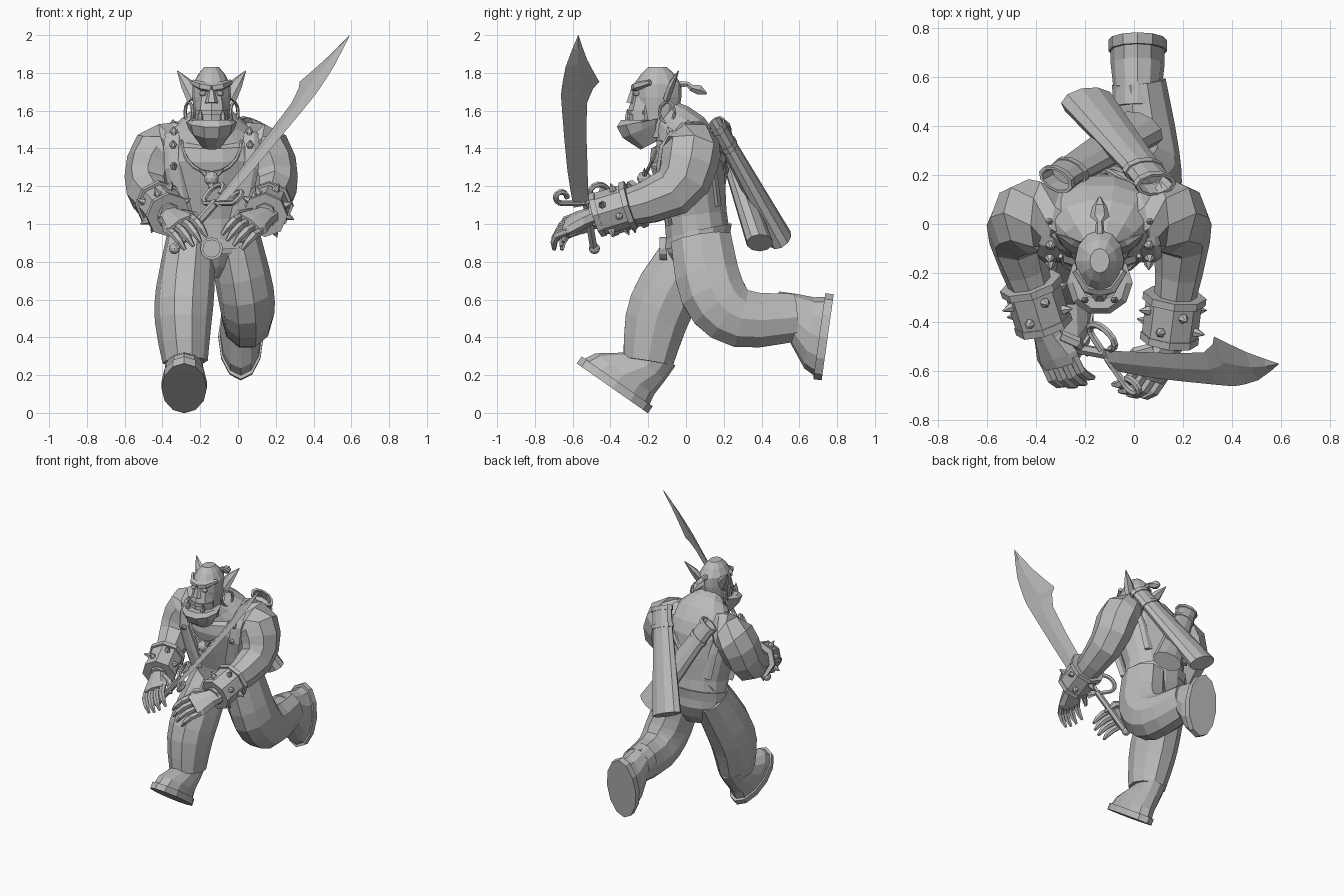
import bpy, bmesh, math
from mathutils import Vector as V, Matrix

if "Cube" in bpy.data.objects:
    bpy.data.objects.remove(bpy.data.objects["Cube"])

grey = bpy.data.materials.new("plain grey")
grey.use_nodes = True
grey.diffuse_color = (.5, .5, .5, 1)
grey.node_tree.nodes["Principled BSDF"].inputs["Base Color"].default_value = grey.diffuse_color

MID = -.14  # body centre line
RIGHTWARD, UPWARD = V((1, 0, 0)), V((0, 0, 1))
SIDES = (("right", -1), ("left", 1))


def finish(name, bm):
    bmesh.ops.recalc_face_normals(bm, faces=bm.faces)
    mesh = bpy.data.meshes.new(name)
    bm.to_mesh(mesh)
    bm.free()
    mesh.materials.append(grey)
    ob = bpy.data.objects.new(name, mesh)
    bpy.context.collection.objects.link(ob)
    return ob


def curve(keys, steps=2):
    """Smooth path through key tuples of any length."""
    out = []
    for i in range(len(keys) - 1):
        quad = [keys[max(0, min(len(keys) - 1, i + j))] for j in (-1, 0, 1, 2)]
        for k in range(steps):
            t = k / steps
            out.append(tuple(b + t / 2 * (c - a + t * (2 * a - 5 * b + 4 * c - d + t * (3 * (b - c) + d - a)))
                             for a, b, c, d in zip(*quad)))
    return out + [keys[-1]]


def loft(bm, rings, sides=8, ref=RIGHTWARD, axis=None, deep=1):
    """Skin oval rings given as (x, y, z, half width, optional half depth)."""
    points = [V(ring[:3]) for ring in rings]
    loops = []
    for i, ring in enumerate(rings):
        along = V(axis or points[min(i + 1, len(points) - 1)] - points[max(i - 1, 0)]).normalized()
        across = (V(ref) - V(ref).dot(along) * along).normalized()
        normal = along.cross(across) * deep
        angles = [math.tau * k / sides for k in range(sides)]
        loops.append([bm.verts.new(points[i] + across * ring[3] * math.cos(a) + normal * ring[-1] * math.sin(a))
                      for a in angles])
    for low, high in zip(loops, loops[1:]):
        for k in range(sides):
            bm.faces.new((low[k - 1], low[k], high[k], high[k - 1]))
    bm.faces.new(loops[0])
    bm.faces.new(loops[-1])


def part(name, rings, *args, **options):
    bm = bmesh.new()
    loft(bm, rings, *args, **options)
    return finish(name, bm)


def centred(name, rings, *args, **options):
    return part(name, [(MID, *ring) for ring in rings], *args, **options)


def wire(name, points, radius, ref=RIGHTWARD):
    return part(name, [(*p, radius) for p in points], 6, ref)


def spike(bm, base, direction, radius=.02, height=.05):
    d = V(direction).normalized()
    ref = UPWARD if abs(d.x) > .8 else RIGHTWARD
    steps = ((-.2, radius), (.3, radius), (1, radius / 8))
    loft(bm, [(*(V(base) + d * height * f), r) for f, r in steps], 6, ref, d)


def ball(name, loc, size):
    bm = bmesh.new()
    place = Matrix.Translation(loc) @ Matrix.Diagonal((*size, 1))
    bmesh.ops.create_icosphere(bm, subdivisions=2, radius=1, matrix=place)
    return finish(name, bm)


# Torso, tilted belt and medallion
centred("torso", curve([(.08, .72, .1, .08), (.07, .86, .22, .17), (.05, 1.05, .22, .17), (0, 1.36, .28, .2),
                        (-.03, 1.49, .22, .15), (-.11, 1.57, .1, .1)]), 14)
centred("belt", [(.06, .9, .235, .18), (.07, .97, .23, .18)], 14, axis=(0, -.2, 1))
centred("belt_medallion", [(-.1, .87, .06), (-.14, .87, .06), (-.14, .87, .045), (-.13, .87, .045)], 12, axis=(0, -1, 0))

# Vest straps over the shoulders with studs
studs = bmesh.new()
for side, s in SIDES:
    keys = [(.14, -.09, 1), (.2, -.14, 1.3), (.2, -.08, 1.47), (.2, .1, 1.47), (.14, .17, 1.1)]
    path = curve([(MID + s * x, y, z) for x, y, z in keys])
    part(side + "_vest_strap", [(*p, .05, .02) for p in path], 6)
    for p in path[2:6]:
        outward = (V(p) - V((p[0], 0, 1.25))).normalized()
        spike(studs, V(p) + outward * .015, outward, height=.035)
finish("vest_studs", studs)

# Necklace with skull charm
arc = [math.pi * k / 10 for k in range(11)]
wire("necklace", [(MID + .16 * math.cos(a), -.13 - .08 * math.sin(a), 1.44 - .17 * math.sin(a)) for a in arc],
     .01, ref=(0, 1, .3))
ball("charm_skull", (MID, -.22, 1.24), (.04, .04, .04))
ball("charm_jaw", (MID, -.24, 1.2), (.02, .02, .02))
horns = bmesh.new()
for side, s in SIDES:
    spike(horns, (MID + s * .03, -.22, 1.26), (s, 0, 1), .012)
finish("charm_horns", horns)

# Head with a heavy underbite
centred("skull", curve([(-.14, 1.46, .08, .09), (-.15, 1.6, .095, .115), (-.15, 1.74, .1, .125), (-.15, 1.83, .04, .05)]), 12)
centred("jaw", [(-.19, 1.42, .06), (-.23, 1.5, .12), (-.24, 1.54, .135), (-.24, 1.55, .11)], 10)
centred("muzzle", [(-.22, 1.52, .085), (-.22, 1.6, .085), (-.21, 1.69, .07)])
centred("lip", [(-.23, 1.58, .085), (-.23, 1.6, .085)])
centred("nose", [(-.29, 1.64, .035, .03), (-.28, 1.71, .015)], 6)
tusks = bmesh.new()
for side, s in SIDES:
    def beside(x, *rest):
        return (MID + s * x, *rest)

    part(side + "_brow", [beside(0, -.27, 1.72, .025), beside(.05, -.26, 1.73, .025), beside(.1, -.19, 1.75, .015)],
         6, UPWARD)
    ball(side + "_eye", beside(.045, -.26, 1.69), (.02, .02, .015))
    spike(tusks, beside(.06, -.31, 1.55), UPWARD, .015, .06)
    part(side + "_ear", [beside(.085, -.1, 1.67, .05, .02), beside(.13, -.075, 1.74, .035, .02),
                         beside(.18, -.04, 1.81, .003)], 6)
    wire(side + "_earring", [beside(.12 + .02 * math.cos(a * 2), -.1 + .04 * math.cos(a * 2),
                                    1.59 + .055 * math.sin(a * 2)) for a in arc], .009)
finish("tusks", tusks)
centred("topknot", [(-.04, 1.74, .02), (.01, 1.74, .015), (.03, 1.72, .04, .02), (.07, 1.71, .03), (.11, 1.69, .005)], 6)

# Arms, spiked cuffs and hands
for side, s, wrist, reach in (("left", 1, V((.14, -.5, 1.04)), V((-.55, -.8, -.3))),
                              ("right", -1, V((-.36, -.44, 1.04)), V((.4, -.85, -.3)))):
    elbow = V((MID + s * .335, -.07, 1.17))
    upper = [(MID + s * .14, .01, 1.42, .11), (MID + s * .29, .03, 1.385, .135), (*elbow, .115)]
    part(side + "_arm", curve(upper + [(*wrist, .06)], 3), deep=1.15)

    along = (wrist - elbow).normalized()
    centre = wrist - along * .12
    across = (RIGHTWARD - along * along.x).normalized()
    for name, low, high, radius in (("cuff", -.1, .1, .115), ("cuff_back_rim", -.1, -.07, .13), ("cuff_front_rim", .07, .1, .12)):
        part(side + "_" + name, [(*(centre + along * d), radius) for d in (low, high)], 8)
    spikes = bmesh.new()
    for k in range(8):
        a = math.tau * (k + .5) / 8
        outward = across * math.cos(a) + along.cross(across) * math.sin(a)
        spike(spikes, centre + outward * .1 + along * .035 * (-1) ** k, outward)
    finish(side + "_cuff_spikes", spikes)

    reach = reach.normalized() * 1.1
    spread = V((1, 0, -s * .45))
    spread = (spread - reach * spread.dot(reach) / reach.length_squared).normalized() * 1.1
    down = spread.cross(reach)
    down *= -1 if down.z > 0 else 1
    palm = ((-.05, .06, .05), (.02, .065, .045), (.1, .095, .04), (.14, .09, .035))
    part(side + "_palm", [(*(wrist + reach * f), w, h) for f, w, h in palm], ref=spread)
    fingers = bmesh.new()
    for k in (-1.5, -.5, .5, 1.5):
        knuckle = wrist + reach * .12 + spread * k * .042
        length = reach * (.15 - .015 * abs(k))
        bends = ((0, 0, .022), (.5, 0, .023), (.8, .025, .02), (1, .06, .01))
        loft(fingers, [(*(knuckle + length * f + down * drop), r) for f, drop, r in bends], 6, spread)
    inward = spread * -s
    bends = ((.03, .05, 0, .025), (.08, .09, .02, .025), (.15, .09, .05, .01))
    loft(fingers, [(*(wrist + reach * f + inward * w + down * drop), r) for f, w, drop, r in bends], 6, down)
    finish(side + "_fingers", fingers)


# Curved sword with a notched back, lying in one slanted plane
def on_blade(y, z):
    return V((.77 * (z - 1.12) - .67 * (y + .55) - .1, y, z))


notch = (-.56, 1.72, .115)
blade = curve([(-.555, 1.1, .045), (-.575, 1.3, .06), (-.59, 1.62, .075), notch])
blade += curve([notch, (-.58, 1.85, .065), (-.57, 2, .001)])[1:]
part("sword_blade", [(*on_blade(y, z), w, min(w, .01)) for y, z, w in blade], 4, (-.67, 1, 0), (.77, 0, 1))
for name, s, r in (("front", -1, .03), ("back", 1, .05)):
    hook = [on_blade(-.56 + s * (.1 + r * math.sin(a * 1.5)), 1.11 + r - r * math.cos(a * 1.5)) for a in arc]
    wire(name + "_sword_guard", [on_blade(-.56, 1.11)] + hook, .015, (1, .67, -.77))
wire("sword_grip", [on_blade(-.53, 1.12), on_blade(-.49, .88)], .022)
ball("sword_pommel", on_blade(-.485, .87), (.03, .03, .03))

# Trouser legs
part("left_trouser", curve([(-.02, .08, .92, .14), (.04, .14, .64, .15), (.05, .29, .5, .135), (.02, .58, .505, .11)], 3),
     10, deep=1.2)
part("right_trouser", curve([(-.25, .07, .92, .13), (-.28, -.09, .65, .155), (-.29, -.16, .48, .15), (-.28, -.2, .27, .12)]),
     10, deep=1.15)

# Boots: wide sole, narrowing up to the ankle shaft
profile = [(0, 0, .12, .23), (0, .045, .12, .23), (0, .045, .11, .21), (.01, .1, .11, .19), (.08, .2, .1, .125),
           (.09, .29, .105, .115)]
for side, loc, tilt in (("left", (.015, .75, .4), 82), ("right", (-.285, -.39, .13), -35)):
    boot = part(side + "_boot", [(0, *ring) for ring in profile], 12, axis=UPWARD)
    boot.data.transform(Matrix.Translation(loc) @ Matrix.Rotation(math.radians(tilt), 4, "X"))

# Two flattened open tubes crossed on the back, and a sling
for side, top, low, width, ref in (("left", V((.09, .16, 1.53)), V((-.19, .5, .92)), .09, (1, -.15, 0)),
                                   ("right", V((-.32, .18, 1.52)), V((.03, .39, .9)), .08, (1, -.3, 0))):
    shape = ((.1, .7), (0, .8), (0, 1), (.04, 1), (.04, .9), (.16, .9), (.16, 1), (.2, 1), (.2, .9), (1, 1.3))
    part(side + "_back_tube", [(*top.lerp(low, f), width * w, .05 * w) for f, w in shape], 10, ref, low - top)
sling = curve([(.06, .15, 1.45), (-.1, .21, 1.28), (-.32, .12, 1)])
part("back_sling", [(*p, .03, .012) for p in sling], 6, (1, 0, 1))
